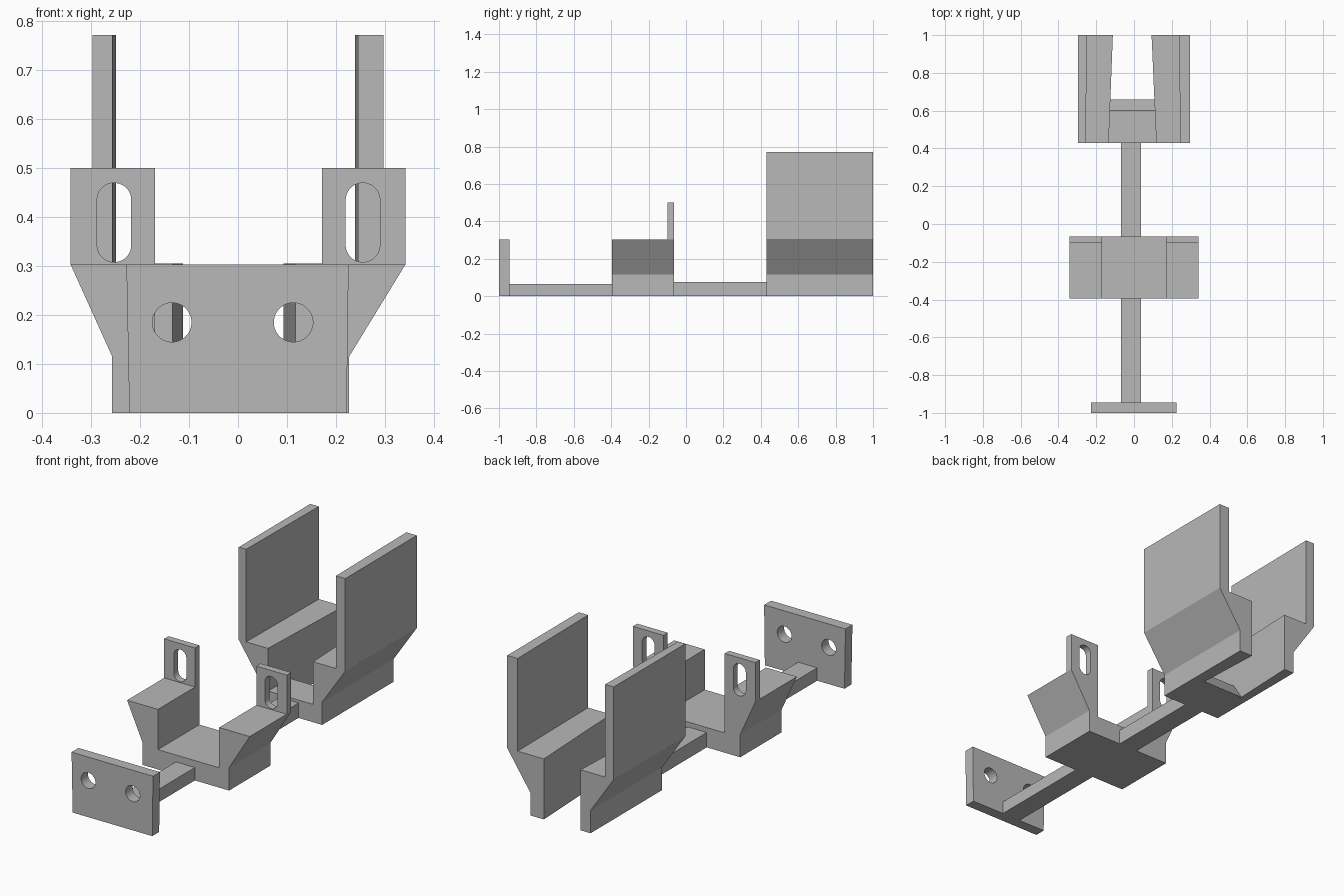
import bpy
import bmesh
import math

default = bpy.data.objects.get("Cube")
if default:
    bpy.data.objects.remove(default, do_unlink=True)

# Single grey plastic
grey = bpy.data.materials.new("light_grey_plastic")
grey.use_nodes = True
colour = (0.48, 0.48, 0.48, 1)
grey.diffuse_color = colour
grey.node_tree.nodes["Principled BSDF"].inputs["Base Color"].default_value = colour


def loft(name, start, end):
    """Solid between two matching outlines of 3D points."""
    bm = bmesh.new()
    a = [bm.verts.new(p) for p in start]
    b = [bm.verts.new(p) for p in end]
    bm.faces.new(a)
    bm.faces.new(b[::-1])
    for i in range(len(a)):
        j = (i + 1) % len(a)
        bm.faces.new((a[j], a[i], b[i], b[j]))
    bmesh.ops.recalc_face_normals(bm, faces=bm.faces)
    mesh = bpy.data.meshes.new(name)
    bm.to_mesh(mesh)
    bm.free()
    mesh.materials.append(grey)
    obj = bpy.data.objects.new(name, mesh)
    bpy.context.collection.objects.link(obj)
    return obj


def along_y(name, profile, y0, y1, back=None):
    """Extrude an (x, z) profile from y0 to y1, optionally tapering to another."""
    return loft(name, [(x, y0, z) for x, z in profile],
                [(x, y1, z) for x, z in back or profile])


def box(name, x0, x1, y0, y1, z0, z1):
    return along_y(name, [(x0, z0), (x1, z0), (x1, z1), (x0, z1)], y0, y1)


def slot_outline(cx, cz, r, half=0, n=32):
    """Circle, or an upright slot when half is the straight half length."""
    points = []
    for i in range(n):
        t = math.tau * (i + 0.5) / n
        points.append((cx + r * math.cos(t),
                       cz + r * math.sin(t) + math.copysign(half, math.sin(t))))
    return points


def cut(obj, outline, y0, y1):
    cutter = along_y("hole_cutter", outline, y0, y1)
    cutter.hide_render = True
    mod = obj.modifiers.new("hole", "BOOLEAN")
    mod.operation = "DIFFERENCE"
    mod.solver = "EXACT"
    mod.object = cutter
    bpy.context.view_layer.objects.active = obj
    bpy.ops.object.modifier_apply(modifier=mod.name)
    bpy.data.objects.remove(cutter, do_unlink=True)


# Front mounting plate with two screw holes
plate = along_y("front_plate",
                [(-0.222, 0), (0.222, 0), (0.226, 0.303), (-0.228, 0.303)],
                -1, -0.945)
for x in (-0.135, 0.113):
    cut(plate, slot_outline(x, 0.185, 0.04), -1.1, -0.9)

# Spine bars joining the three units
box("front_bar", -0.07, 0.036, -0.946, -0.39, 0, 0.065)
box("rear_bar", -0.07, 0.036, -0.07, 0.435, 0, 0.075)

# Flared middle cradle
along_y("middle_cradle",
        [(-0.257, 0), (0.227, 0), (0.227, 0.115), (0.342, 0.303),
         (0.172, 0.303), (0.172, 0.1), (-0.17, 0.1), (-0.17, 0.303),
         (-0.342, 0.303), (-0.257, 0.115)], -0.395, -0.065)

# Slotted tabs on the cradle
for name, x0, x1, slot_x in (("right_tab", -0.342, -0.17, -0.253),
                             ("left_tab", 0.172, 0.342, 0.255)):
    tab = box(name, x0, x1, -0.1, -0.065, 0.303, 0.5)
    cut(tab, slot_outline(slot_x, 0.389, 0.035, 0.046), -0.2, 0)


# Rear holder sides: tall wall, ledge and undercut foot
def side_profile(side, wall, ledge):
    outline = [(0.297, 0.772), (wall, 0.772), (wall, 0.305), (ledge, 0.305),
               (ledge, 0), (0.168, 0), (0.168, 0.115), (0.297, 0.305)]
    return [(side * x, z) for x, z in outline]


along_y("right_rear_side", side_profile(-1, 0.256, 0.134), 0.43, 1,
        side_profile(-1, 0.249, 0.112))
along_y("left_rear_side", side_profile(1, 0.245, 0.118), 0.43, 1,
        side_profile(1, 0.239, 0.093))

# Rear floor with a sloped back end
floor = [(0.43, 0), (0.66, 0), (0.6, 0.09), (0.43, 0.09)]
loft("rear_floor", [(-0.145, y, z) for y, z in floor],
     [(0.135, y, z) for y, z in floor])
